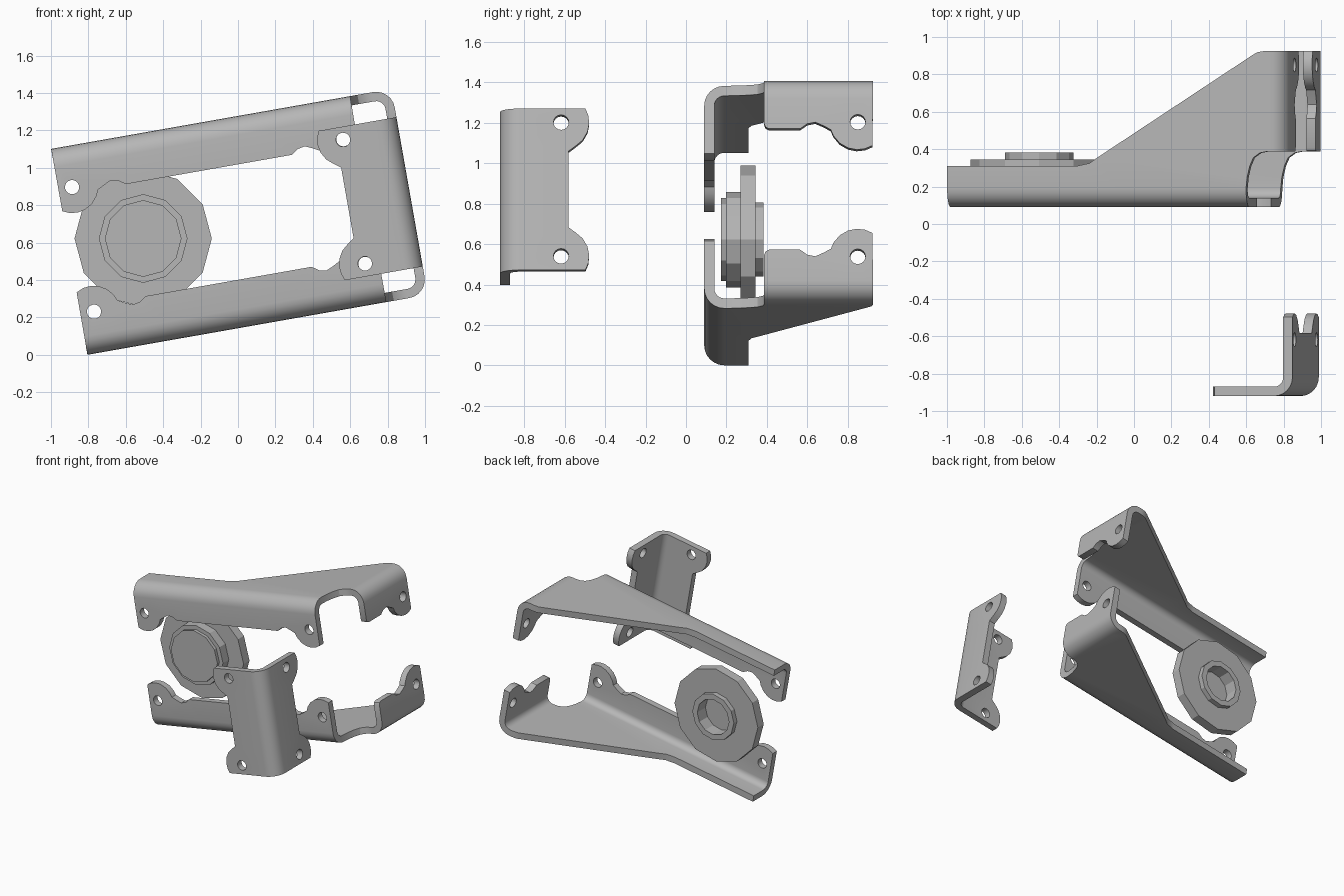
import bpy, bmesh
from math import sin, cos, pi, radians
from mathutils import Vector

cube = bpy.data.objects.get("Cube")
if cube:
    bpy.data.objects.remove(cube, do_unlink=True)

steel = bpy.data.materials.new("grey steel")
steel.use_nodes = True
GREY = (0.47, 0.47, 0.47, 1)
steel.diffuse_color = GREY
steel.node_tree.nodes["Principled BSDF"].inputs["Base Color"].default_value = GREY

TILT = radians(10)
THICK, BEND, SEGS = 0.05, 0.1, 6
SLACK = BEND * (1 - (pi / 2 - 1)) # outer depth to flat-pattern length
LEFT, RIGHT, FLANGE_END = -0.793, 1.055, 0.83
FRONT, BACK = 0.09, 0.925
LOW, HIGH = 0.14, 1.258
HOLE_IN, HOLE_R, LOBE_R = 0.075, 0.038, 0.139


def tilt(u, y, v):
    """Tilted frame to world."""
    return Vector((u * cos(TILT) - v * sin(TILT), y, u * sin(TILT) + v * cos(TILT)))


def finish(bm, name, smooth):
    bmesh.ops.recalc_face_normals(bm, faces=bm.faces[:])
    mesh = bpy.data.meshes.new(name)
    bm.to_mesh(mesh)
    bm.free()
    mesh.materials.append(steel)
    obj = bpy.data.objects.new(name, mesh)
    bpy.context.collection.objects.link(obj)
    if smooth:
        bpy.ops.object.select_all(action="DESELECT")
        obj.select_set(True)
        bpy.context.view_layer.objects.active = obj
        bpy.ops.object.shade_smooth_by_angle(angle=radians(29))
    return obj


def bend(d, t):
    """Distance past the bend start and sheet height -> (run, depth)."""
    if d <= 0:
        return d, t
    a = min(d / BEND, pi / 2)
    r = BEND - t
    return r * sin(a), BEND - r * cos(a) + max(0, d - BEND * pi / 2)


def folded_sheet(name, outline, holes, x_fold, y_fold, place):
    """Fill a flat pattern, thicken it, fold its edges and place it."""
    bm = bmesh.new()
    loops = [outline]
    for hx, hy in holes:
        loops.append([(hx + HOLE_R * cos(k * pi / 8), hy + HOLE_R * sin(k * pi / 8))
                      for k in range(16)])
    for loop in loops:
        vs = [bm.verts.new((x, y, 0)) for x, y in loop]
        for i, v in enumerate(vs):
            bm.edges.new((vs[i - 1], v))
    bmesh.ops.triangle_fill(bm, use_beauty=True, edges=bm.edges[:], normal=(0, 0, 1))
    # thickness
    faces = bm.faces[:]
    rim = [e for e in bm.edges if len(e.link_faces) == 1]
    upper = {v: bm.verts.new(v.co + Vector((0, 0, THICK))) for v in bm.verts[:]}
    for f in faces:
        bm.faces.new([upper[v] for v in reversed(f.verts)])
    for e in rim:
        a, b = e.verts
        bm.faces.new((a, b, upper[b], upper[a]))
    # bend lines
    for k in range(SEGS + 1):
        step = BEND * pi / 2 * k / SEGS
        cuts = [((x_fold + step, 0, 0), (1, 0, 0))]
        if y_fold is not None:
            cuts.append(((0, y_fold - step, 0), (0, 1, 0)))
        for co, no in cuts:
            bmesh.ops.bisect_plane(bm, geom=bm.verts[:] + bm.edges[:] + bm.faces[:],
                                   dist=1e-5, plane_co=co, plane_no=no)
    # fold
    for v in bm.verts:
        x, y, t = v.co
        w = t
        if x > x_fold:
            run, w = bend(x - x_fold, t)
            x = x_fold + run
        elif y_fold is not None and y < y_fold:
            run, w = bend(y_fold - y, t)
            y = y_fold - run
        v.co = place(x, y, w)
    return finish(bm, name, True)


def lobe(inset, depth, angles):
    """Rounded ear around a hole as (distance from end, depth)."""
    return [(inset + LOBE_R * cos(radians(a)), depth + LOBE_R * sin(radians(a)))
            for a in angles]


# Long brackets: plate with a front flange and a side flange
HOLE_D, EDGE_D = 0.221, 0.255
ear = lobe(HOLE_IN, HOLE_D, (122, 105, 88, 70, 50, 30, 16))
ear += [(0.245, 0.24), (0.285, 0.222), (0.325, 0.23), (0.36, EDGE_D)]


def side_x(w):
    return RIGHT - SLACK + w


def front_y(w):
    return FRONT + SLACK - w


outline = [(LEFT, 0.31), (-0.09, 0.31), (-0.02, 0.325), (0.03, 0.36),
           (0.86, 0.9), (0.89, 0.918), (0.93, BACK)]
outline += [(side_x(w), BACK - s) for s, w in ear]
outline += [(side_x(EDGE_D), 0.41), (side_x(0.247), 0.394), (side_x(0.23), 0.387)]
outline += [(0.94, 0.387), (0.905, 0.38), (0.87, 0.355), (0.85, 0.31),
            (0.836, 0.25), (FLANGE_END, 0.19)]
outline += [(FLANGE_END - s, front_y(w)) for s, w in ear]
outline += [(LEFT + s, front_y(w)) for s, w in reversed(ear)]
holes = [(LEFT + HOLE_IN, front_y(HOLE_D)), (FLANGE_END - HOLE_IN, front_y(HOLE_D)),
         (side_x(HOLE_D), BACK - HOLE_IN)]

folded_sheet("lower_bracket", outline, holes, RIGHT - BEND, FRONT + BEND,
             lambda x, y, w: tilt(x, y, LOW + w))
folded_sheet("upper_bracket", outline, holes, RIGHT - BEND, FRONT + BEND,
             lambda x, y, w: tilt(x, y, HIGH - w))

# Corner bracket: angle with four ears, set well in front
BOTTOM, TOP, CORNER_Y = 0.293, 1.105, -0.92
INSET, DEPTH = 0.07, 0.302
tab = lobe(INSET, DEPTH, (120, 105, 88, 70, 50, 30, 8, -10, -25, 14)[:6])
tab += [(0.215, 0.338)]
corner = [(RIGHT - w, BOTTOM + s) for s, w in tab]
corner += [(RIGHT - w, TOP - s) for s, w in reversed(tab)]
corner += [(side_x(w), TOP - s) for s, w in tab]
corner += [(side_x(w), BOTTOM + s) for s, w in reversed(tab)]
corner_holes = [(x, y) for x in (RIGHT - DEPTH, side_x(DEPTH))
                for y in (BOTTOM + INSET, TOP - INSET)]
folded_sheet("corner_bracket", corner, corner_holes, RIGHT - BEND, None,
             lambda x, y, w: tilt(x, CORNER_Y + w, y))

# Wheel: stepped twelve-sided disc with a recessed rear hub
profile = [(0, 0.172), (0.205, 0.172), (0.205, 0.197), (0.237, 0.197),
           (0.237, 0.27), (0.367, 0.27), (0.367, 0.344), (0.183, 0.344),
           (0.183, 0.383), (0.14, 0.383), (0.14, 0.28), (0, 0.28)]
bm = bmesh.new()
vs = [bm.verts.new((r, y, 0)) for r, y in profile]
es = [bm.edges.new(pair) for pair in zip(vs, vs[1:])]
bmesh.ops.spin(bm, geom=vs + es, cent=(0, 0, 0), axis=(0, 1, 0),
               angle=2 * pi, steps=12)
bmesh.ops.remove_doubles(bm, verts=bm.verts[:], dist=1e-4)
wheel = finish(bm, "wheel", False)
wheel.location = (-0.507, 0, 0.622)
